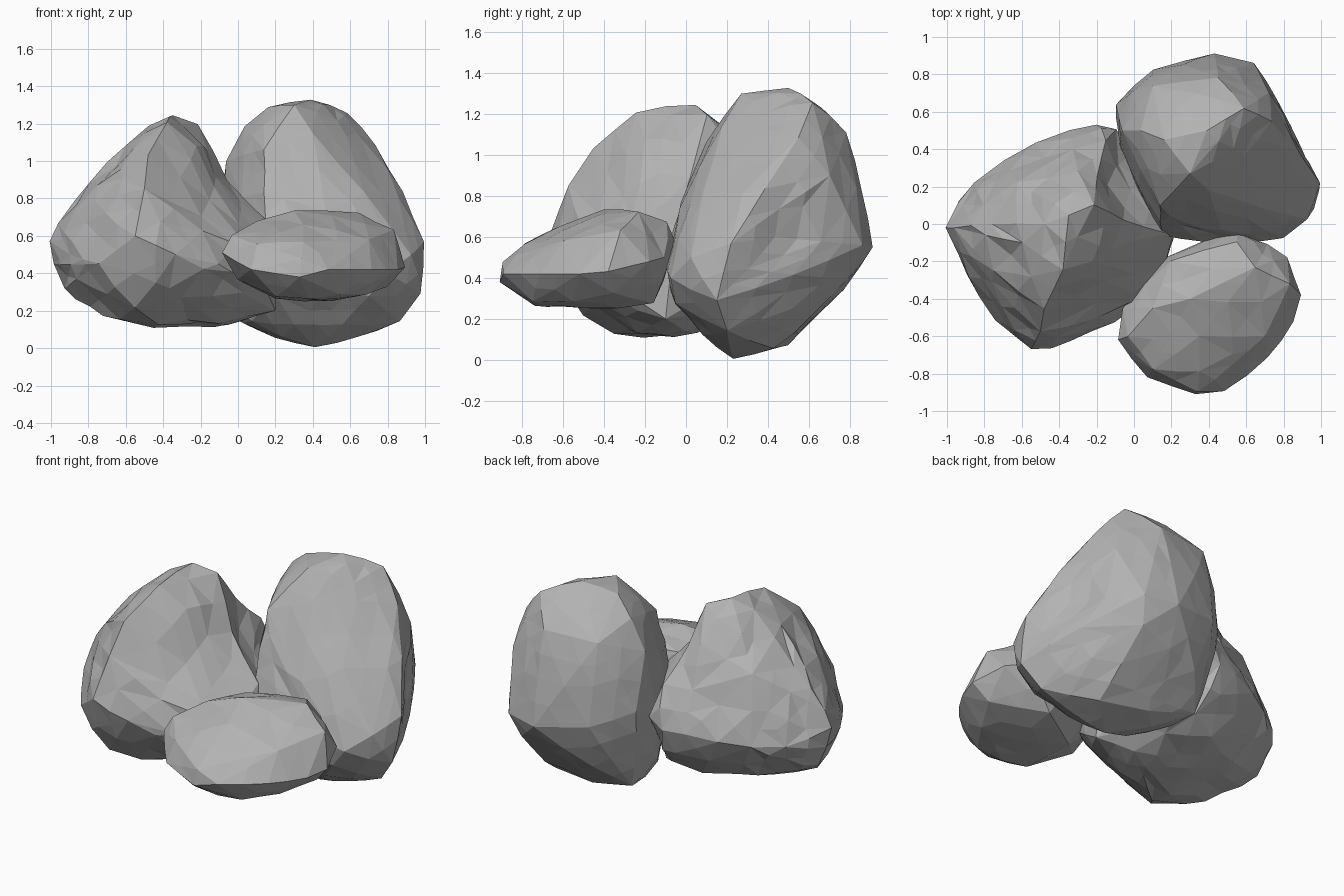
import bpy
import bmesh
import random
from mathutils import Vector

random.seed(4)

cube = bpy.data.objects.get("Cube")
if cube:
    bpy.data.objects.remove(cube, do_unlink=True)

# One plain stone colour
stone = bpy.data.materials.new("stone grey")
stone.use_nodes = True
stone.diffuse_color = (0.45, 0.45, 0.45, 1)
stone.node_tree.nodes["Principled BSDF"].inputs["Base Color"].default_value = stone.diffuse_color


def wrap_corners(bm, corners):
    """Wrap a tight faceted skin around the corner points."""
    for corner in corners:
        bm.verts.new(corner)
    bmesh.ops.convex_hull(bm, input=bm.verts)
    loose = [v for v in bm.verts if not v.link_faces]
    bmesh.ops.delete(bm, geom=loose, context="VERTS")


def chip_surface(bm, roughness):
    """Break each big facet into smaller, slightly uneven ones."""
    kept = set(bm.verts)
    for longest, bulge in ((0.3, 0.18), (0.22, 0.08)):
        long_edges = [e for e in bm.edges if e.calc_length() > longest]
        bmesh.ops.subdivide_edges(bm, edges=long_edges, cuts=1, smooth=bulge, use_grid_fill=True)
        bmesh.ops.triangulate(bm, faces=bm.faces)
    bm.normal_update()
    for vert in bm.verts:
        if vert not in kept:
            vert.co += vert.normal * random.uniform(-roughness, roughness * 0.5)


def dent_surface(bm, dents):
    """Press shallow hollows into the skin near the given spots."""
    bm.normal_update()
    for spot, radius, depth in dents:
        for vert in bm.verts:
            near = 1 - (vert.co - Vector(spot)).length / radius
            if near > 0:
                vert.co -= vert.normal * depth * near


def make_rock(name, corners, roughness, dents):
    bm = bmesh.new()
    wrap_corners(bm, corners)
    chip_surface(bm, roughness)
    dent_surface(bm, dents)
    bmesh.ops.recalc_face_normals(bm, faces=bm.faces)
    mesh = bpy.data.meshes.new(name)
    bm.to_mesh(mesh)
    bm.free()
    mesh.materials.append(stone)
    rock = bpy.data.objects.new(name, mesh)
    bpy.context.collection.objects.link(rock)


# Tall boulder: underside, waist, then crown
tall_underside = [
    (.41, .23, 0), (.62, .43, .05), (.45, .55, .13), (.87, .2, .14),
    (.07, .2, .14), (.2, -.03, .28), (.7, -.05, .28), (0, .54, .15),
    (.15, .72, .3), (.6, .8, .4), (-.05, .35, .27),
]
tall_waist = [
    (.98, .15, .29), (1, .22, .57), (.93, .02, .5), (.8, -.08, .4),
    (.36, -.09, .53), (.15, -.06, .6), (.43, .91, .55), (.64, .86, .56),
    (.1, .83, .6), (-.1, .64, .68), (-.07, .52, .35), (.88, .45, .6), (.81, .42, .91),
]
tall_crown = [
    (.14, .1, 1.06), (.74, .55, 1.09), (.4, .18, 1.15), (.3, .27, 1.3),
    (.39, .5, 1.33), (.59, .62, 1.26), (.16, .45, 1.29), (.03, .5, 1.19),
    (-.06, .5, 1), (.45, .78, 1.11), (.1, .74, 1.1), (.4, .83, .87), (.72, .7, .9),
]
make_rock("tall_boulder", tall_underside + tall_waist + tall_crown,
          roughness=0.008, dents=[((.86, .5, .65), .2, .05)])

# Broad peaked boulder
broad_underside = [
    (-.26, -.12, .11), (-.64, -.3, .14), (-.43, -.35, .13), (0, 0, .13),
    (.2, -.1, .2), (-.5, .2, .21), (-.15, .38, .27), (-.94, 0, .31), (-.55, -.5, .22),
]
broad_waist = [
    (-1, 0, .45), (-1, -.02, .57), (-.97, -.02, .67), (-.9, -.25, .5), (-.75, -.52, .45),
    (-.55, -.67, .6), (-.33, -.64, .5), (-.18, -.56, .42), (.1, -.38, .4),
    (.2, -.15, .45), (.18, -.05, .66), (-.86, .23, .5), (-.7, .35, .5),
    (-.35, .52, .55), (-.2, .55, .55), (-.1, .5, .6), (-.15, .45, .8),
]
broad_crown = [
    (-.5, -.57, .85), (-.48, -.45, 1.03), (-.38, -.24, 1.2), (-.35, .05, 1.26),
    (-.48, 0, 1.19), (-.6, -.1, 1.09), (-.76, 0, .9), (-.62, .22, .9),
    (-.3, .28, 1.03), (-.22, .1, 1.19),
]
make_rock("broad_boulder", broad_underside + broad_waist + broad_crown, roughness=0.02,
          dents=[((-.02, -.15, .85), .3, .09), ((-.02, .22, .85), .3, .1),
                 ((-.2, -.4, .78), .25, .05), ((-.45, .42, .8), .2, .03)])

# Low slab leaning between the other two
slab_underside = [
    (.5, -.5, .25), (.2, -.35, .27), (.2, -.72, .27), (.55, -.75, .28),
    (.5, -.16, .28), (.8, -.35, .32), (0, -.55, .37),
]
slab_rim = [
    (-.09, -.62, .51), (.07, -.82, .42), (.33, -.91, .38), (.48, -.89, .42),
    (.72, -.72, .42), (.85, -.52, .42), (.9, -.38, .43), (.82, -.18, .48),
    (.72, -.1, .5), (.55, -.05, .57), (.4, -.07, .5), (.15, -.18, .5), (-.07, -.45, .5),
]
slab_top = [
    (.34, -.9, .48), (.1, -.78, .56), (-.03, -.6, .6), (.1, -.45, .68), (.35, -.79, .57),
    (.3, -.4, .73), (.65, -.23, .73), (.55, -.09, .68), (.83, -.32, .63),
    (.35, -.6, .66), (.7, -.6, .58), (.2, -.2, .66),
]
make_rock("low_slab", slab_underside + slab_rim + slab_top, roughness=0.01,
          dents=[((.25, -.6, .66), .2, .01)])
